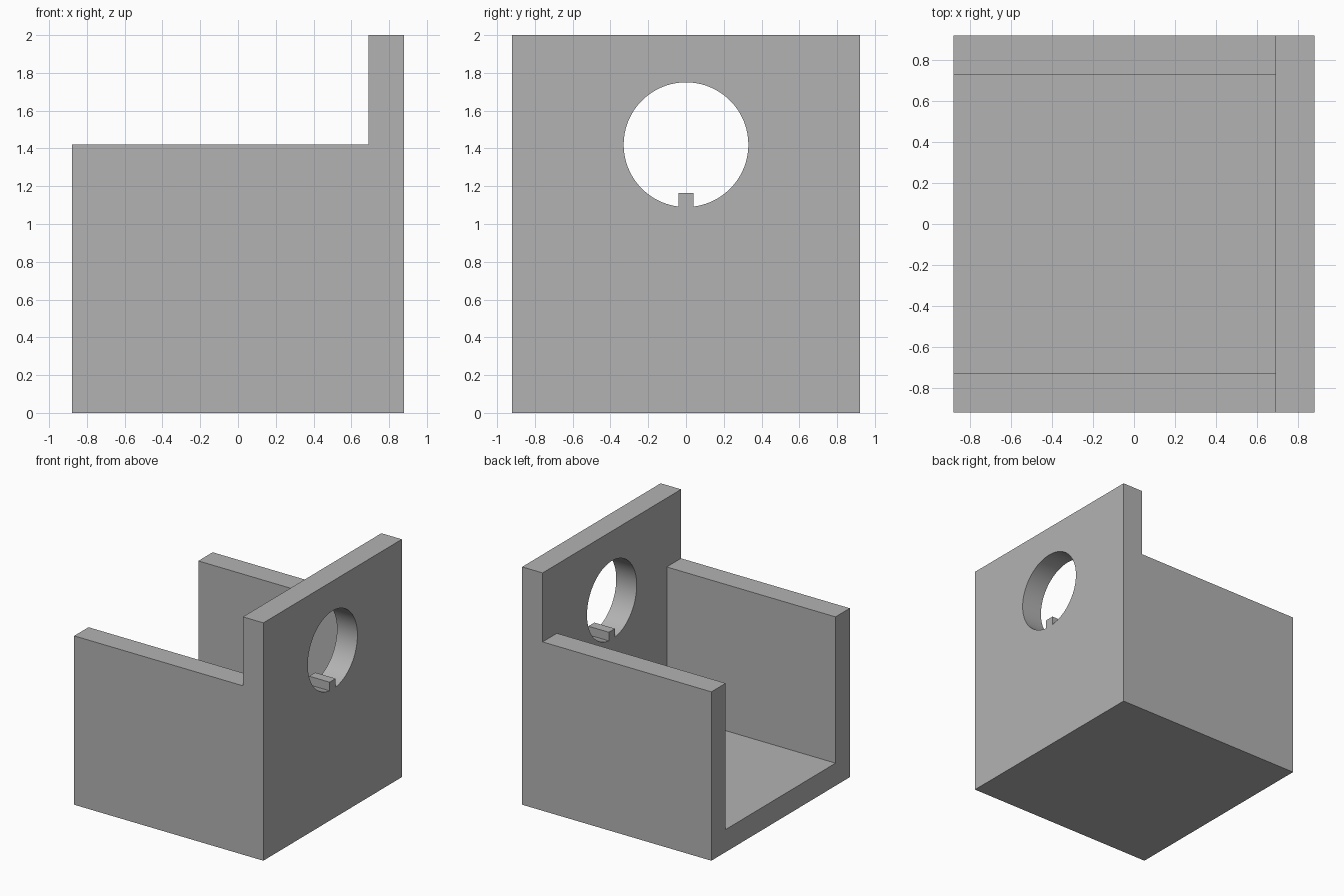
import bpy, bmesh, math
from mathutils import Vector

if "Cube" in bpy.data.objects:
    bpy.data.objects.remove(bpy.data.objects["Cube"])

HALF_X, HALF_Y, HEIGHT = 0.88, 0.92, 2.0
WALL, SIDE_HEIGHT = 0.19, 1.42
HOLE_RADIUS, KEY_HALF, KEY_TOP = 0.33, 0.04, 1.165
INNER_X = HALF_X - WALL

grey = bpy.data.materials.new("plain grey")
grey.use_nodes = True
colour = (0.45, 0.45, 0.45, 1)
grey.diffuse_color = colour
grey.node_tree.nodes["Principled BSDF"].inputs["Base Color"].default_value = colour


def prism(name, outline, sweep):
    """Extrude a closed outline of 3D points along a vector."""
    bm = bmesh.new()
    face = bm.faces.new([bm.verts.new(p) for p in outline])
    result = bmesh.ops.extrude_face_region(bm, geom=[face], use_keep_orig=True)
    moved = [v for v in result["geom"] if isinstance(v, bmesh.types.BMVert)]
    bmesh.ops.translate(bm, verts=moved, vec=Vector(sweep))
    bmesh.ops.recalc_face_normals(bm, faces=bm.faces)
    mesh = bpy.data.meshes.new(name)
    bm.to_mesh(mesh)
    bm.free()
    mesh.materials.append(grey)
    obj = bpy.data.objects.new(name, mesh)
    bpy.context.collection.objects.link(obj)
    return obj


def cut(body, cutter):
    """Subtract the cutter and discard it."""
    cutter.hide_render = True
    mod = body.modifiers.new("cut", "BOOLEAN")
    mod.operation = "DIFFERENCE"
    mod.solver = "EXACT"
    mod.object = cutter
    bpy.ops.object.modifier_apply(modifier=mod.name)
    bpy.data.objects.remove(cutter)


# Body: stepped side profile, tall at the end wall
profile = [(-HALF_X, 0), (HALF_X, 0), (HALF_X, HEIGHT), (INNER_X, HEIGHT),
           (INNER_X, SIDE_HEIGHT), (-HALF_X, SIDE_HEIGHT)]
body = prism("open_bracket_body", [(x, -HALF_Y, z) for x, z in profile],
             (0, 2 * HALF_Y, 0))
bpy.ops.object.select_all(action="DESELECT")
bpy.context.view_layer.objects.active = body
body.select_set(True)

# Channel between the side walls, open at the top and one end
inner_y = HALF_Y - WALL
channel = [(-inner_y, WALL), (inner_y, WALL), (inner_y, HEIGHT), (-inner_y, HEIGHT)]
cut(body, prism("channel_cutter", [(-1, y, z) for y, z in channel],
                (1 + INNER_X, 0, 0)))

# Round hole with a square key left standing at its bottom
gap = math.asin(KEY_HALF / HOLE_RADIUS)
steps = 96
angles = [-math.pi / 2 + gap + (2 * math.pi - 2 * gap) * i / steps
          for i in range(steps + 1)]
keyhole = [(HOLE_RADIUS * math.cos(a), SIDE_HEIGHT + HOLE_RADIUS * math.sin(a))
           for a in angles]
keyhole += [(-KEY_HALF, KEY_TOP), (KEY_HALF, KEY_TOP)]
cut(body, prism("keyhole_cutter", [(INNER_X - 0.1, y, z) for y, z in keyhole],
                (WALL + 0.2, 0, 0)))

bpy.ops.object.shade_smooth_by_angle(angle=math.radians(30))
